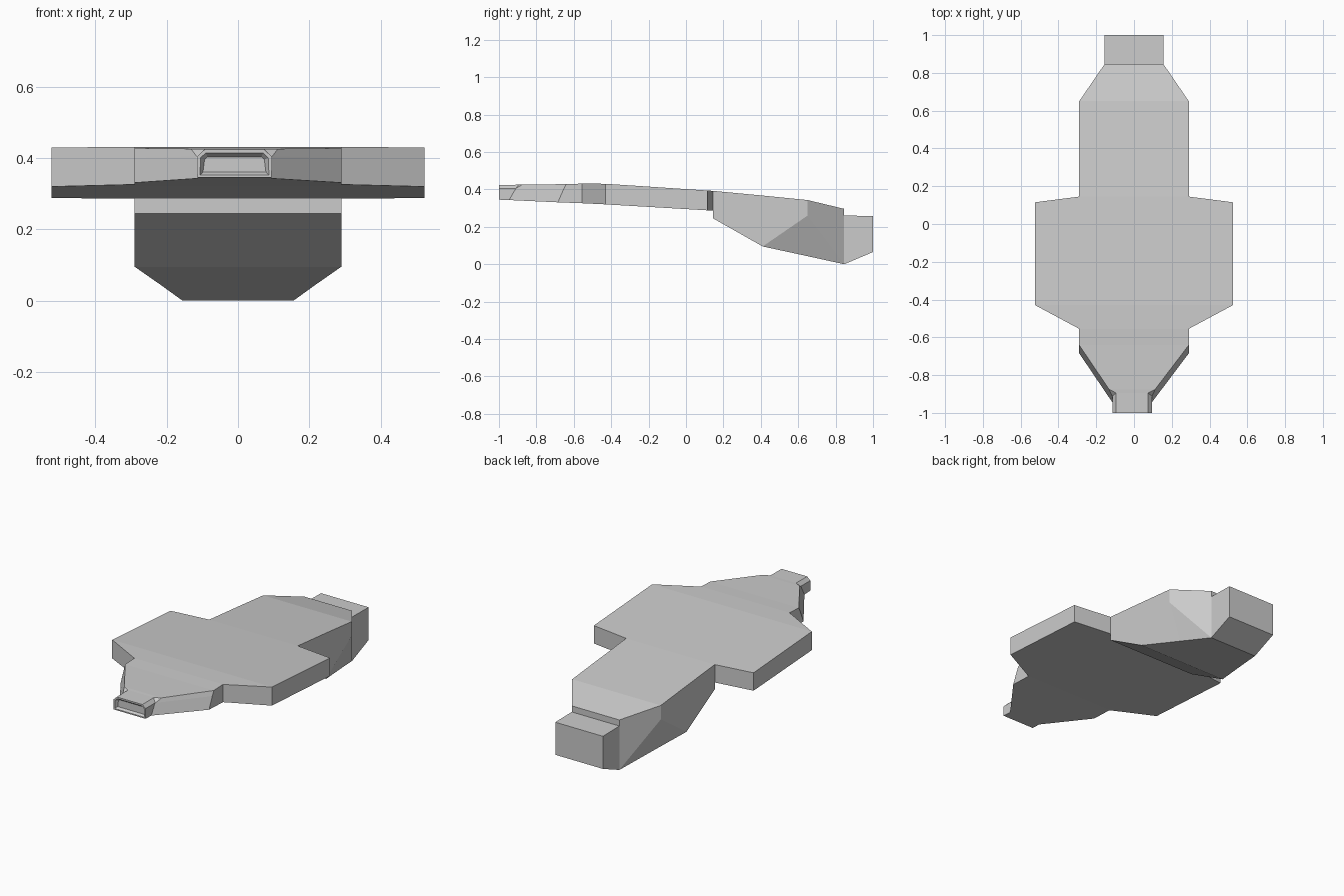
import bpy, bmesh

if "Cube" in bpy.data.objects:
    bpy.data.objects.remove(bpy.data.objects["Cube"])


def loft(name, sections, recess=False):
    """Loft half sections (right side, bottom to top), mirrored about a centre x.
    Each section is (centre_x, [(x, y, z), ...])."""
    bm = bmesh.new()
    rings = []
    for cx, pts in sections:
        ring = [(cx + x, y, z) for x, y, z in pts]
        ring += [(cx - x, y, z) for x, y, z in reversed(pts)]
        rings.append([bm.verts.new(p) for p in ring])
    n = len(rings[0])
    for a, b in zip(rings, rings[1:]):
        for i in range(n):
            j = (i + 1) % n
            bm.faces.new((a[i], a[j], b[j], b[i]))
    bm.faces.new(rings[0])
    tip = bm.faces.new(rings[-1])
    bmesh.ops.recalc_face_normals(bm, faces=bm.faces[:])
    if recess:
        bmesh.ops.inset_region(bm, faces=[tip], thickness=0.01)
        bmesh.ops.inset_region(bm, faces=[tip], thickness=0.012, depth=-0.015)
    bmesh.ops.remove_doubles(bm, verts=bm.verts[:], dist=0.0005)
    bmesh.ops.dissolve_degenerate(bm, edges=bm.edges[:], dist=0.0005)
    bmesh.ops.recalc_face_normals(bm, faces=bm.faces[:])
    mesh = bpy.data.meshes.new(name)
    bm.to_mesh(mesh)
    bm.free()
    obj = bpy.data.objects.new(name, mesh)
    bpy.context.collection.objects.link(obj)
    return obj


def box_loft(name, stations):
    """Stations of (y, half_width, z_bottom, z_top)."""
    return loft(name, [(0, [(w, y, zb), (w, y, zt)]) for y, w, zb, zt in stations])


# wide middle slab with swept side panels
box_loft("middle_slab", [
    (-0.555, 0.29, 0.326, 0.431),
    (-0.43, 0.523, 0.320, 0.430),
    (0.115, 0.523, 0.288, 0.394),
    (0.145, 0.29, 0.286, 0.392),
])

# deep rear hull, narrowing towards the tail
loft("rear_hull", [
    (0, [(0.29, 0.145, 0.245), (0.29, 0.145, 0.245), (0.29, 0.145, 0.392)]),
    (0, [(0.29, 0.41, 0.095), (0.29, 0.41, 0.095), (0.29, 0.41, 0.367)]),
    (0, [(0.2155, 0.65, 0.043), (0.29, 0.65, 0.26), (0.29, 0.65, 0.343)]),
    (0, [(0.156, 0.846, 0.0), (0.156, 0.846, 0.0), (0.156, 0.846, 0.296)]),
])

# tail block
box_loft("tail_block", [(0.846, 0.156, 0.0, 0.26), (1.0, 0.156, 0.065, 0.258)])

# tapered nose ending in a small recessed snout
loft("nose", [
    (0, [(0.29, -0.555, 0.326), (0.29, -0.555, 0.40), (0.29, -0.555, 0.431)]),
    (0, [(0.29, -0.685, 0.331), (0.29, -0.655, 0.40), (0.29, -0.641, 0.428)]),
    (-0.01, [(0.104, -0.945, 0.343), (0.106, -0.91, 0.405), (0.122, -0.875, 0.426)]),
    (-0.01, [(0.104, -0.946, 0.343), (0.104, -0.91, 0.405), (0.084, -0.895, 0.425)]),
    (-0.01, [(0.104, -1.0, 0.345), (0.104, -1.0, 0.405), (0.084, -1.0, 0.424)]),
], recess=True)
